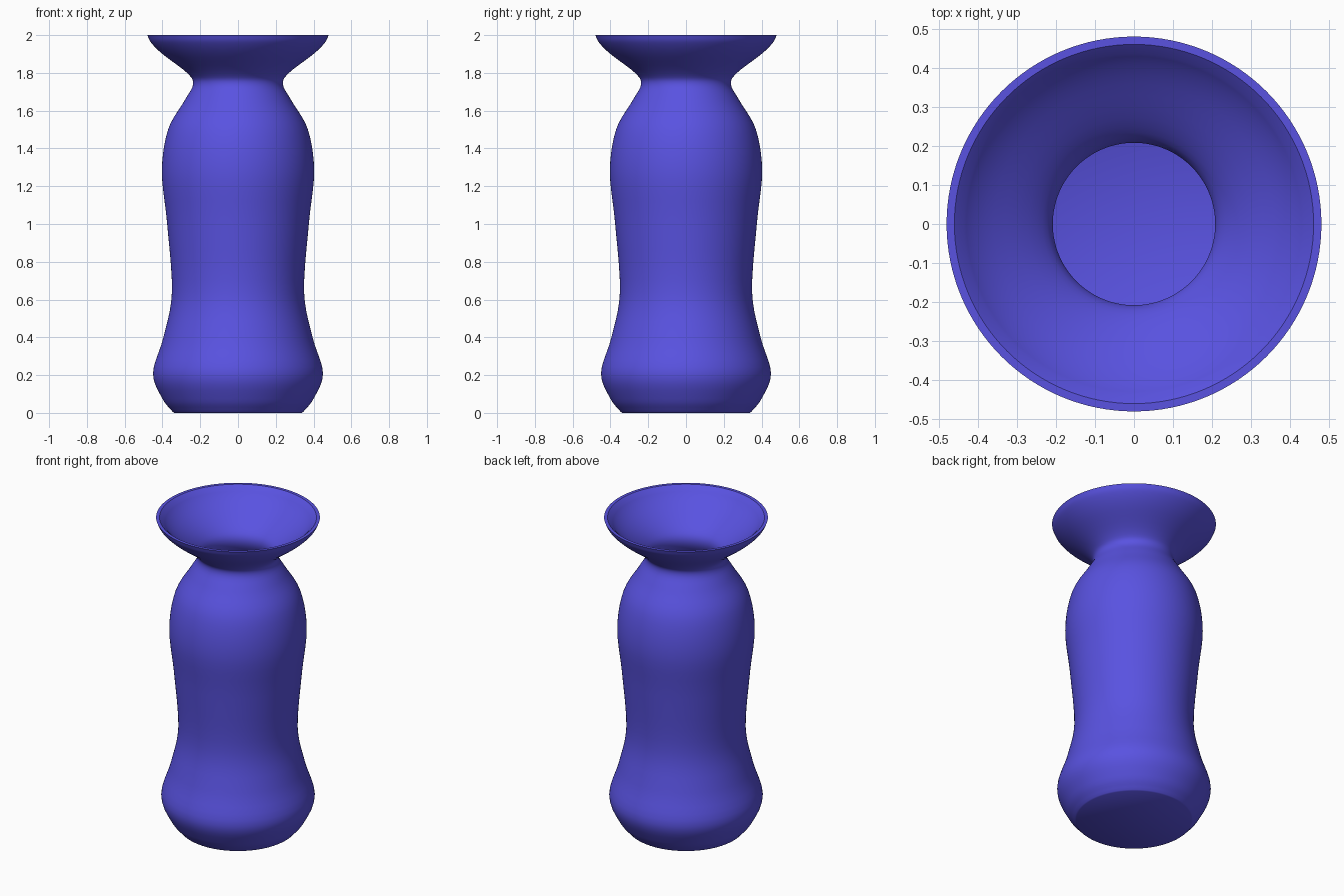
import bpy
import bmesh
import math
from mathutils import Vector

WALL = 0.03
SEGMENTS = 128

cube = bpy.data.objects.get("Cube")
if cube:
    bpy.data.objects.remove(cube, do_unlink=True)


def spline(points, steps):
    """Smooth curve through (radius, height) points."""
    pts = [Vector((r, 0, z)) for r, z in points]
    pts = [2 * pts[0] - pts[1]] + pts + [2 * pts[-1] - pts[-2]]
    out = []
    for a, b, c, d in zip(pts, pts[1:], pts[2:], pts[3:]):
        for i in range(steps):
            t = i / steps
            out.append(0.5 * (2 * b + (c - a) * t + (2 * a - 5 * b + 4 * c - d) * t**2
                              + (3 * b - a - 3 * c + d) * t**3))
    return out + [pts[-2]]


def inset(curve, distance):
    """Shift a curve towards the axis, along its normals."""
    out = []
    for i, p in enumerate(curve):
        tangent = (curve[min(i + 1, len(curve) - 1)] - curve[max(i - 1, 0)]).normalized()
        out.append(p + Vector((-tangent.z, 0, tangent.x)) * distance)
    return out


def lathe(name, curve, material):
    bm = bmesh.new()
    verts = [bm.verts.new(p) for p in curve]
    edges = [bm.edges.new(pair) for pair in zip(verts, verts[1:])]
    bmesh.ops.spin(bm, geom=verts + edges, axis=(0, 0, 1), cent=(0, 0, 0),
                   angle=math.tau, steps=SEGMENTS, use_duplicate=False)
    bmesh.ops.remove_doubles(bm, verts=bm.verts, dist=0.0005)
    bmesh.ops.recalc_face_normals(bm, faces=bm.faces)
    mesh = bpy.data.meshes.new(name)
    bm.to_mesh(mesh)
    bm.free()
    mesh.materials.append(material)
    obj = bpy.data.objects.new(name, mesh)
    bpy.context.collection.objects.link(obj)
    bpy.ops.object.select_all(action='DESELECT')
    obj.select_set(True)
    bpy.context.view_layer.objects.active = obj
    bpy.ops.object.shade_smooth_by_angle(angle=math.radians(40))
    return obj


# Glaze colour
glaze = bpy.data.materials.new("violet_blue_glaze")
glaze.use_nodes = True
colour = (0.10, 0.085, 0.75, 1)
glaze.diffuse_color = colour
glaze.node_tree.nodes["Principled BSDF"].inputs["Base Color"].default_value = colour

# Outer silhouette, from foot to flared lip
outer = spline([(0.345, 0.005), (0.40, 0.075), (0.45, 0.21), (0.395, 0.40), (0.35, 0.64),
                (0.375, 1.0), (0.403, 1.28), (0.37, 1.5), (0.285, 1.65), (0.238, 1.74),
                (0.27, 1.80), (0.40, 1.90), (0.46, 1.96), (0.48, 2.0)], 5)

# Inner wall, stopping at the floor and below the lip
inner = [p for p in inset(outer, WALL) if WALL < p.z < 1.985]
floor_edge = Vector((inner[0].x - 0.01, 0, WALL))
lip_edge = Vector((0.46, 0, 2.0))

# Closed section: foot, outside, lip, inside, floor
section = ([Vector((0, 0, 0)), Vector((0.338, 0, 0))] + outer + [lip_edge]
           + inner[::-1] + [floor_edge, Vector((0, 0, WALL))])
lathe("vase", section, glaze)
